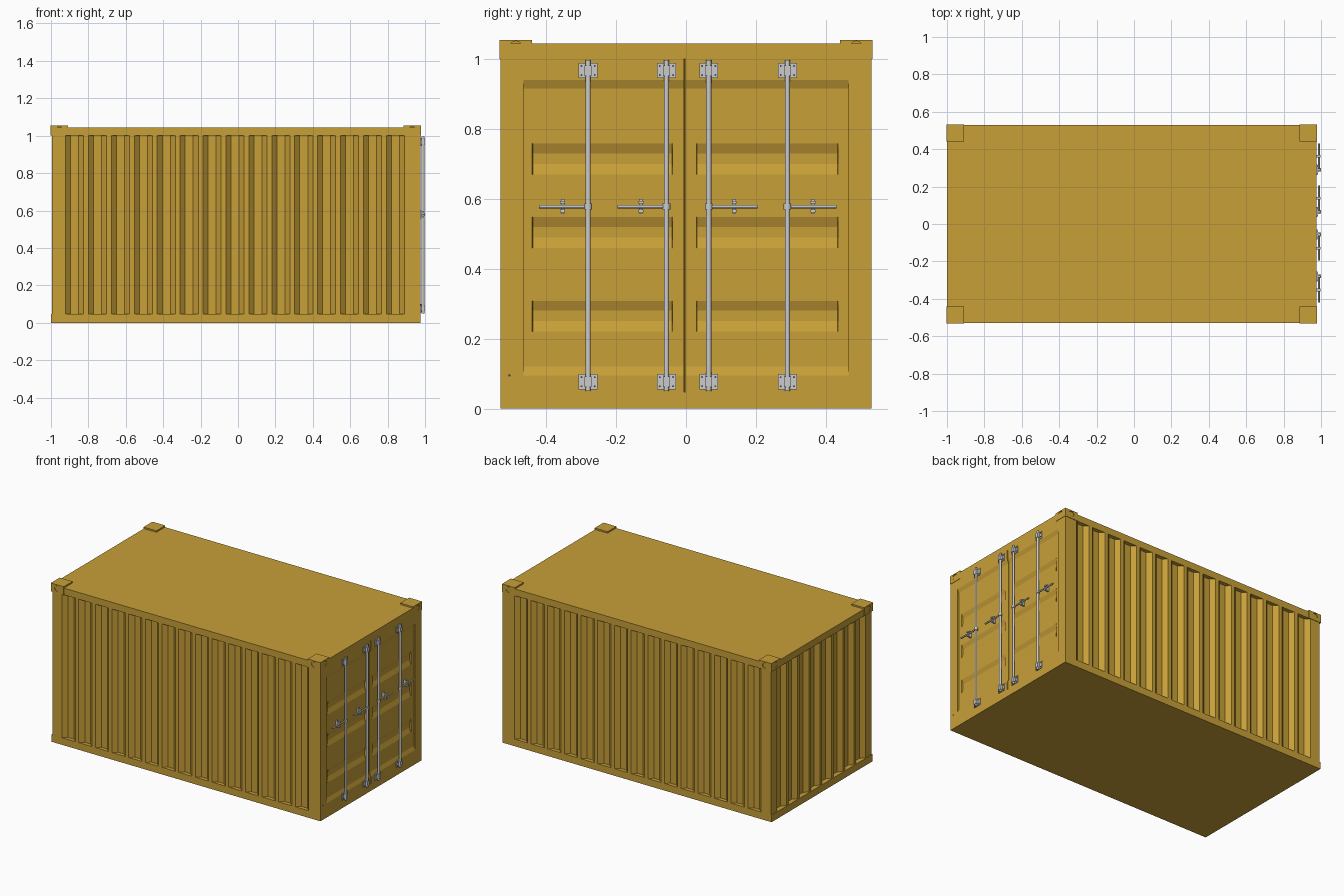
import bpy, bmesh, math
from mathutils import Matrix, Vector

if "Cube" in bpy.data.objects:
    bpy.data.objects.remove(bpy.data.objects["Cube"])

X0, X1, Y, CX = -1.0, 0.977, 0.53, -0.0115
yellow = bpy.data.materials.new("yellow_paint")
yellow.diffuse_color = (0.58, 0.35, 0.04, 1)
yellow.use_nodes = True
yellow.node_tree.nodes["Principled BSDF"].inputs["Base Color"].default_value = yellow.diffuse_color
dark = bpy.data.materials.new("dark_metal")
dark.diffuse_color = (0.08, 0.08, 0.08, 1)
dark.use_nodes = True
dark.node_tree.nodes["Principled BSDF"].inputs["Base Color"].default_value = dark.diffuse_color


def finish(name, bm, mat=None, loc=(0, 0, 0)):
    bmesh.ops.recalc_face_normals(bm, faces=bm.faces)
    me = bpy.data.meshes.new(name)
    bm.to_mesh(me)
    bm.free()
    ob = bpy.data.objects.new(name, me)
    ob.location = loc
    bpy.context.collection.objects.link(ob)
    if mat:
        me.materials.append(mat)
    return ob


def add_box(bm, x, y, z):
    size = (x[1] - x[0], y[1] - y[0], z[1] - z[0])
    mid = Vector((sum(x) / 2, sum(y) / 2, sum(z) / 2))
    bmesh.ops.create_cube(bm, size=1, matrix=Matrix.Translation(mid) @ Matrix.Diagonal((*size, 1)))


def add_rod(bm, a, b, r, n=12):
    a, b = Vector(a), Vector(b)
    rot = (b - a).to_track_quat('Z', 'Y').to_matrix().to_4x4()
    res = bmesh.ops.create_cone(bm, cap_ends=True, segments=n, radius1=r, radius2=r,
                                depth=(b - a).length, matrix=Matrix.Translation((a + b) / 2) @ rot)
    for f in {f for v in res["verts"] for f in v.link_faces}:
        f.smooth = len(f.verts) == 4


def grooves(start, count, pitch, depth=0.025):
    """(position, depth) points of a row of trapezoid grooves"""
    pts = []
    for i in range(count):
        u = start + i * pitch
        pts += [(u, 0), (u + 0.027, depth), (u + 0.07, depth), (u + 0.097, 0)]
    return pts


# corrugated walls: one outline with grooves on three sides, extruded upward
side = grooves(-0.922, 15, 0.1225)
end = grooves(-0.463, 8, 0.1185)
XE, D = X0 + 0.006, 0.465
outline = [(XE, -Y)] + [(x, -Y + d) for x, d in side]
outline += [(X1, -Y), (X1, -D), (0.93, -D), (0.93, D), (X1, D), (X1, Y)]
outline += [(x, Y - d) for x, d in reversed(side)] + [(XE, Y)]
outline += [(XE + d, y) for y, d in reversed(end)]
bm = bmesh.new()
face = bm.faces.new([bm.verts.new((x, y, 0.045)) for x, y in outline])
ext = bmesh.ops.extrude_face_region(bm, geom=[face])
bmesh.ops.translate(bm, vec=(0, 0, 0.957),
                    verts=[v for v in ext["geom"] if isinstance(v, bmesh.types.BMVert)])
finish("corrugated_walls", bm, yellow)

# base and roof slabs
for name, z in (("base_frame", (0, 0.047)), ("roof", (1.0, 1.045))):
    bm = bmesh.new()
    add_box(bm, (X0, X1), (-Y, Y), z)
    finish(name, bm, yellow)

# double doors: stepped relief with a shallow recess, pressed grooves and a seam
ys = [-D, -0.44, -0.438, -0.04, -0.038, -0.006, -0.005, -0.002, -0.001,
      0.03, 0.032, 0.433, 0.435, D]
bands = [0.22, 0.46, 0.67]
zs = {0.045: (0, 0), 0.095: (0, 0), 0.12: (0.01, 0), 0.915: (0.01, 0), 0.94: (0, 0), 1.002: (0, 0)}
for b in bands:
    zs.update({b: (0.01, 0), b + 0.03: (0.01, 1), b + 0.06: (0.01, 1), b + 0.088: (0.01, 0)})
bm = bmesh.new()
rows = []
for z, (base, pressed) in sorted(zs.items()):
    row = []
    for y in ys:
        in_panel = -0.439 < y < -0.039 or 0.031 < y < 0.434
        depth = base + (0.011 if pressed and in_panel else 0)
        if -0.0055 < y < -0.0015:
            depth = 0.025
        row.append(bm.verts.new((X1 - depth, y, z)))
    rows.append(row)
for lo, hi in zip(rows, rows[1:]):
    for i in range(len(ys) - 1):
        bm.faces.new((lo[i], lo[i + 1], hi[i + 1], hi[i]))
bmesh.ops.recalc_face_normals(bm, faces=bm.faces)
doors = finish("doors", bm, yellow)
if doors.data.polygons[0].normal.x < 0:
    doors.data.flip_normals()

# corner castings: one block with round sockets, mirrored to four corners
bm = bmesh.new()
hx = X1 - CX + 0.002
add_box(bm, (hx - 0.094, hx), (0.44, 0.533), (1.0, 1.055))
casting = finish("corner_castings", bm, yellow, (CX, 0, 0))
bm = bmesh.new()
add_rod(bm, (hx - 0.018, 0.487, 1.032), (hx + 0.03, 0.487, 1.032), 0.019, 20)
add_rod(bm, (hx - 0.047, 0.515, 1.03), (hx - 0.047, 0.56, 1.03), 0.019, 20)
cutter = finish("socket_cutter", bm, None, (CX, 0, 0))
cutter.hide_render = True
cutter.hide_viewport = True
cutter.display_type = 'WIRE'
cut = casting.modifiers.new("sockets", 'BOOLEAN')
cut.object, cut.operation, cut.solver = cutter, 'DIFFERENCE', 'EXACT'
mir = casting.modifiers.new("four_corners", 'MIRROR')
mir.use_axis = (True, True, False)

# locking gear: bar, bearing brackets, handle and latch for each of four rods
RX = 0.989
for i, (y, s) in enumerate(((-0.28, -1), (-0.056, -1), (0.065, 1), (0.29, 1)), 1):
    bm = bmesh.new()
    add_rod(bm, (RX, y, 0.05), (RX, y, 0.997), 0.0075)
    finish(f"lock_bar_{i}", bm)

    bm, bolts = bmesh.new(), bmesh.new()
    for z in (0.077, 0.967):
        add_box(bm, (X1 - 0.012, X1 + 0.005), (y - 0.027, y + 0.027), (z - 0.022, z + 0.022))
        add_box(bm, (X1, 0.999), (y - 0.01, y + 0.01), (z - 0.015, z + 0.015))
        for dy in (-0.019, 0.019):
            for dz in (-0.013, 0.013):
                add_rod(bolts, (X1, y + dy, z + dz), (X1 + 0.008, y + dy, z + dz), 0.003, 8)
    finish(f"bar_brackets_{i}", bm)
    finish(f"bracket_bolts_{i}", bolts, dark)

    bm = bmesh.new()
    add_rod(bm, (RX, y, 0.57), (RX, y, 0.587), 0.011)
    add_rod(bm, (RX, y, 0.578), (RX, y + s * 0.14, 0.578), 0.005, 10)
    finish(f"handle_{i}", bm)

    bm = bmesh.new()
    ly = y + s * 0.073
    add_box(bm, (X1 - 0.012, X1 + 0.004), (ly - 0.005, ly + 0.005), (0.558, 0.6))
    for z in (0.565, 0.59):
        add_box(bm, (X1, 0.996), (ly - 0.007, ly + 0.007), (z - 0.004, z + 0.004))
    finish(f"handle_latch_{i}", bm)

# small rivet on the door post
bm = bmesh.new()
add_rod(bm, (X1 - 0.005, -0.505, 0.095), (X1 + 0.002, -0.505, 0.095), 0.004, 8)
finish("post_rivet", bm, dark)
